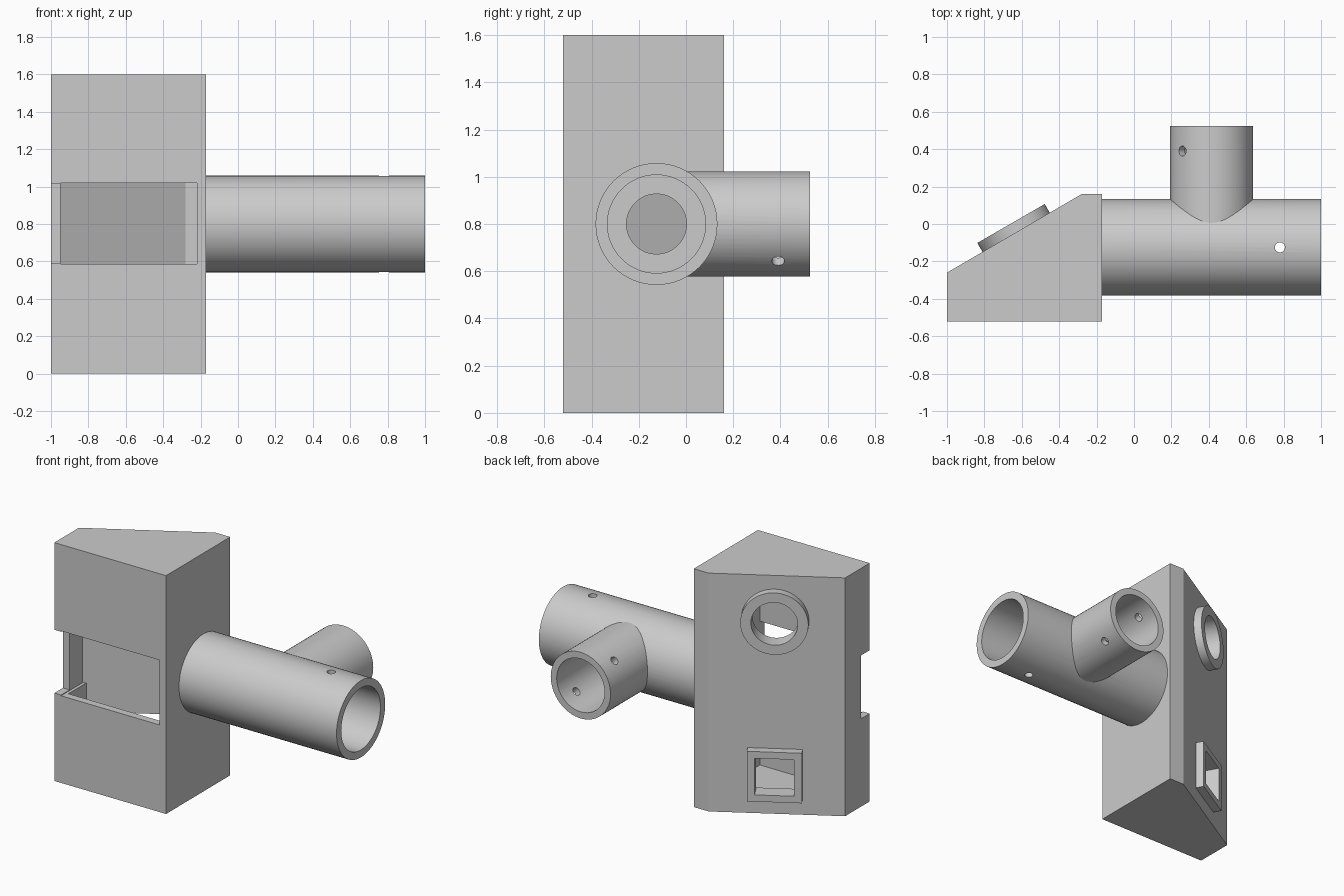
import bpy
import bmesh
from math import radians, pi
from mathutils import Matrix, Vector

cube = bpy.data.objects.get("Cube")
if cube:
    bpy.data.objects.remove(cube, do_unlink=True)

grey = bpy.data.materials.new("plain grey")
grey.use_nodes = True
colour = (0.6, 0.6, 0.6, 1)
grey.diffuse_color = colour
grey.node_tree.nodes["Principled BSDF"].inputs["Base Color"].default_value = colour


def make(name, bm):
    bmesh.ops.recalc_face_normals(bm, faces=bm.faces)
    mesh = bpy.data.meshes.new(name)
    bm.to_mesh(mesh)
    bm.free()
    mesh.materials.append(grey)
    obj = bpy.data.objects.new(name, mesh)
    bpy.context.collection.objects.link(obj)
    return obj


def prism(name, outline, z0, z1):
    bm = bmesh.new()
    face = bm.faces.new([bm.verts.new((x, y, z0)) for x, y in outline])
    top = bmesh.ops.extrude_face_region(bm, geom=[face])["geom"]
    bmesh.ops.translate(bm, vec=(0, 0, z1 - z0),
                        verts=[v for v in top if isinstance(v, bmesh.types.BMVert)])
    return make(name, bm)


def rod(name, start, end, radius, sides=64):
    start, end = Vector(start), Vector(end)
    axis = end - start
    turn = axis.to_track_quat('Z', 'Y').to_matrix().to_4x4()
    bm = bmesh.new()
    bmesh.ops.create_cone(bm, cap_ends=True, segments=sides, radius1=radius, radius2=radius,
                          depth=axis.length,
                          matrix=Matrix.Translation((start + end) / 2) @ turn)
    return make(name, bm)


def box(name, centre, size, angle=0):
    bm = bmesh.new()
    bmesh.ops.create_cube(bm, size=1, matrix=Matrix.Translation(centre)
                          @ Matrix.Rotation(angle, 4, 'Z') @ Matrix.Diagonal((*size, 1)))
    return make(name, bm)


cutters = []


def cutter(obj):
    obj.hide_render = True
    cutters.append(obj)
    return obj


def cut(obj, *tools):
    for tool in tools:
        mod = obj.modifiers.new("cut", 'BOOLEAN')
        mod.operation, mod.solver, mod.object = 'DIFFERENCE', 'EXACT', tool
    graph = bpy.context.evaluated_depsgraph_get()
    mesh = bpy.data.meshes.new_from_object(obj.evaluated_get(graph))
    obj.modifiers.clear()
    obj.data = mesh


# Wedge-shaped housing, and the cavity that follows its outline
def cavity(name, left, front, z0, z1):
    slope_y = -0.32 + 0.583 * (left + 1)
    return cutter(prism(name, [(left, front), (-0.22, front), (-0.22, 0.1),
                               (-0.28, 0.1), (left, slope_y)], z0, z1))


housing = prism("housing", [(-1, -0.52), (-0.17, -0.52), (-0.17, 0.16),
                            (-0.28, 0.16), (-1, -0.26)], 0, 1.6)
hollow = cavity("hollow_cutter", -0.93, -0.47, 0.055, 1.545)
window = cavity("window_cutter", -0.95, -0.6, 0.585, 1.02)
notch = cutter(box("notch_cutter", (-1.02, -0.53, 0.8025), (0.16, 0.2, 0.425)))

# Round and square ports on the sloping back
slope = radians(30)
outward = Vector((-0.5, 0.866, 0))
foot = Vector((-0.63, -0.045, 0))


def on_slope(z, out):
    return foot + outward * out + Vector((0, 0, z))


round_bore = cutter(rod("round_bore_cutter", on_slope(1.3, -0.12), on_slope(1.3, 0.12), 0.143))
square_bore = cutter(box("square_bore_cutter", on_slope(0.27, 0), (0.24, 0.24, 0.245), slope))
round_port = rod("round_port", on_slope(1.3, -0.01), on_slope(1.3, 0.055), 0.208)
square_port = box("square_port", on_slope(0.27, 0.0225), (0.336, 0.065, 0.336), slope)

# Main tube and its branch
main_tube = rod("main_tube", (-0.17, -0.125, 0.8), (1, -0.125, 0.8), 0.258)
main_bore = cutter(rod("main_bore_cutter", (-0.169, -0.125, 0.8), (1.1, -0.125, 0.8), 0.208))
branch_tube = rod("branch_tube", (0.415, -0.05, 0.8), (0.415, 0.525, 0.8), 0.222)
branch_bore = cutter(rod("branch_bore_cutter", (0.415, -0.1, 0.8), (0.415, 0.6, 0.8), 0.178))
cable_hole = cutter(rod("cable_hole_cutter", (-0.3, -0.125, 0.8), (-0.1, -0.125, 0.8), 0.127))

# Pin holes through both tubes
main_pin = cutter(rod("main_pin_cutter", (0.78, -0.125, 0.4), (0.78, -0.125, 1.2), 0.027, 24))
branch_pin = cutter(rod("branch_pin_cutter", (0.165, 0.39, 1.05), (0.665, 0.39, 0.55), 0.027, 24))

cut(housing, hollow, window, notch, round_bore, square_bore, cable_hole)
cut(round_port, round_bore)
cut(square_port, square_bore)
cut(main_tube, main_bore, branch_bore, main_pin, cable_hole)
cut(branch_tube, main_bore, branch_bore, branch_pin)

for tool in cutters:
    bpy.data.objects.remove(tool, do_unlink=True)

# Smooth round walls, crisp edges
bpy.ops.object.select_all(action='DESELECT')
for part in (housing, round_port, square_port, main_tube, branch_tube):
    part.select_set(True)
bpy.context.view_layer.objects.active = housing
bpy.ops.object.shade_smooth_by_angle(angle=radians(25))
